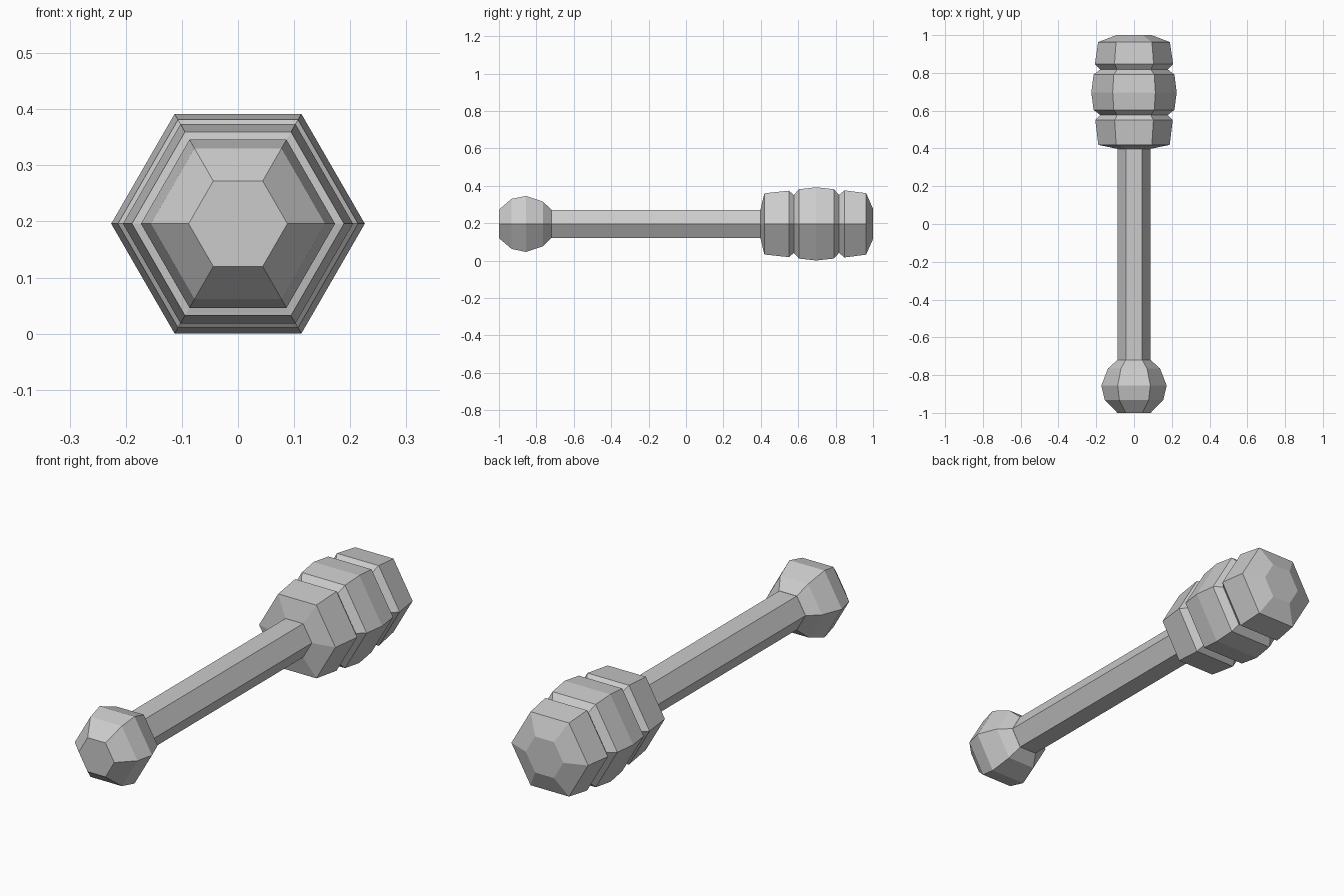
import bpy, bmesh
from math import cos, sin, pi

cube = bpy.data.objects.get("Cube")
if cube:
    bpy.data.objects.remove(cube, do_unlink=True)

SIDES = 6
AXIS_Z = 0.196

grey = bpy.data.materials.new("light_grey")
grey.use_nodes = True
colour = (0.6, 0.6, 0.6, 1)
grey.diffuse_color = colour
grey.node_tree.nodes["Principled BSDF"].inputs["Base Color"].default_value = colour


def hex_turned(name, profile):
    """Six-sided solid along y from (y, corner radius) pairs, capped at both ends."""
    bm = bmesh.new()
    rings = []
    for y, r in profile:
        rings.append([bm.verts.new((r * cos(2 * pi * i / SIDES), y,
                                    AXIS_Z + r * sin(2 * pi * i / SIDES)))
                      for i in range(SIDES)])
    for a, b in zip(rings, rings[1:]):
        for i in range(SIDES):
            j = (i + 1) % SIDES
            bm.faces.new((a[i], a[j], b[j], b[i]))
    bm.faces.new(rings[0])
    bm.faces.new(rings[-1])
    bmesh.ops.recalc_face_normals(bm, faces=bm.faces)
    mesh = bpy.data.meshes.new(name)
    bm.to_mesh(mesh)
    bm.free()
    mesh.materials.append(grey)
    obj = bpy.data.objects.new(name, mesh)
    bpy.context.collection.objects.link(obj)
    return obj


# Rounded knob at the front end
hex_turned("pommel", [(-1, 0.088), (-0.932, 0.155), (-0.855, 0.173),
                      (-0.765, 0.138), (-0.72, 0.088)])

# Straight handle, ends tucked into the knob and the head
hex_turned("shaft", [(-0.74, 0.087), (0.42, 0.087)])

# Heavy head with two V grooves
hex_turned("head", [(0.398, 0.088), (0.419, 0.189), (0.55, 0.205),
                    (0.577, 0.179), (0.604, 0.214), (0.696, 0.226),
                    (0.791, 0.214), (0.818, 0.179), (0.847, 0.207),
                    (0.963, 0.19), (1, 0.093)])
